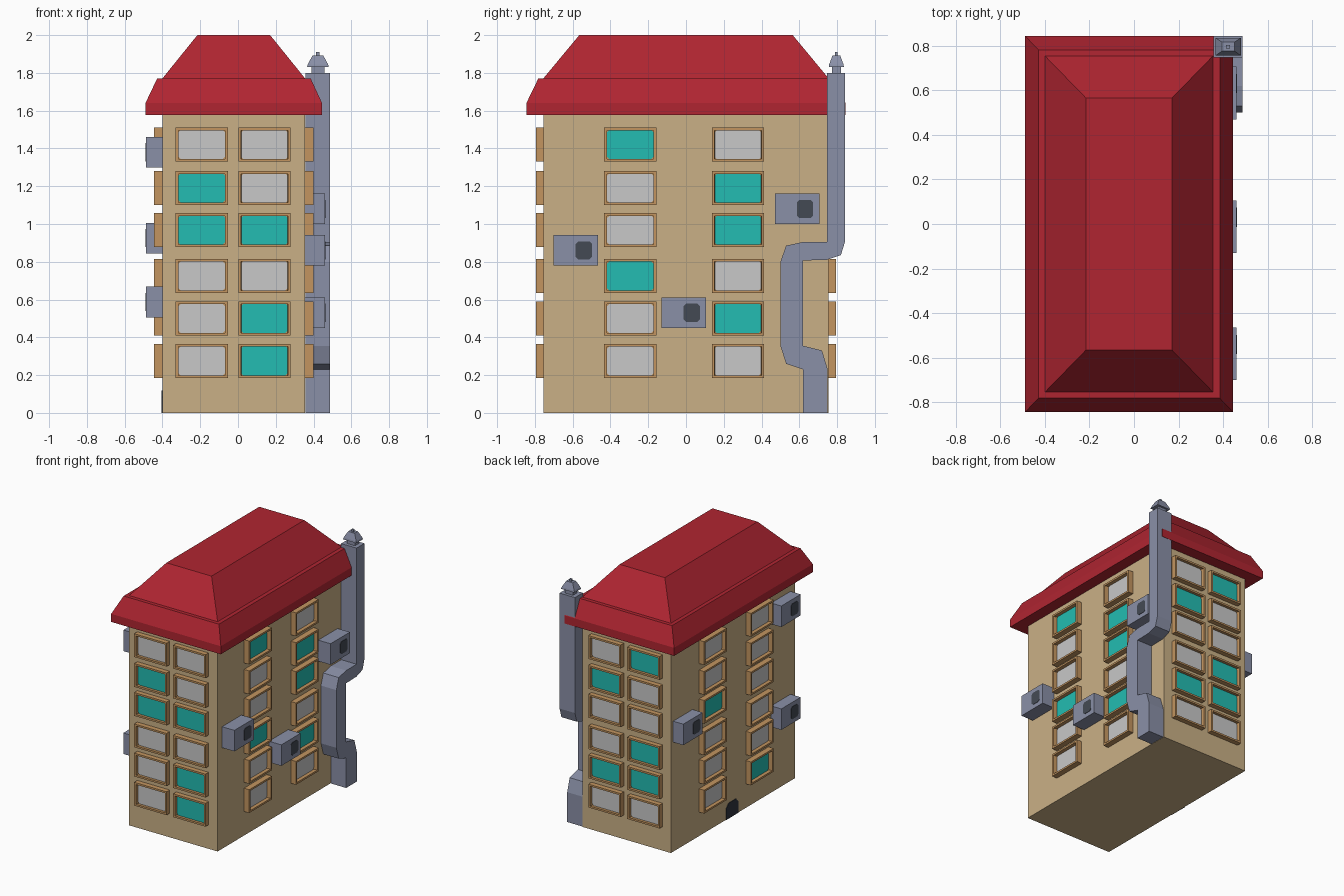
import bpy, bmesh

if "Cube" in bpy.data.objects:
    bpy.data.objects.remove(bpy.data.objects["Cube"])

def lin(c):
    c /= 255
    return c / 12.92 if c <= 0.04045 else ((c + 0.055) / 1.055) ** 2.4

def mat(name, r, g, b):
    m = bpy.data.materials.new(name)
    m.diffuse_color = (lin(r), lin(g), lin(b), 1)
    m.use_nodes = True
    m.node_tree.nodes["Principled BSDF"].inputs["Base Color"].default_value = m.diffuse_color
    return m

WALL = mat("sand wall", 202, 176, 134)
ROOF = mat("red roof", 176, 37, 49)
METAL = mat("blue grey metal", 138, 144, 167)
FRAME = mat("tan wood", 195, 149, 96)
GREY = mat("pale glass", 200, 200, 200)
TEAL = mat("teal glass", 35, 188, 178)
DARK = mat("dark vent", 68, 74, 84)
DOOR = mat("dark door", 48, 53, 62)

X0, X1, Y = -0.40, 0.355, 0.755          # wall planes

def loft(name, loops, material):
    """Skin a stack of point loops and cap both ends."""
    bm = bmesh.new()
    rings = [[bm.verts.new(p) for p in loop] for loop in loops]
    for a, b in zip(rings, rings[1:]):
        n = len(a)
        for i in range(n):
            j = (i + 1) % n
            bm.faces.new((a[i], a[j], b[j], b[i]))
    bm.faces.new(rings[0])
    bm.faces.new(rings[-1])
    bmesh.ops.recalc_face_normals(bm, faces=bm.faces)
    me = bpy.data.meshes.new(name)
    bm.to_mesh(me)
    bm.free()
    me.materials.append(material)
    ob = bpy.data.objects.new(name, me)
    bpy.context.collection.objects.link(ob)
    return ob

def rect(x0, x1, y0, y1, z):
    return [(x0, y0, z), (x1, y0, z), (x1, y1, z), (x0, y1, z)]

def on_wall(side, pts, d):
    """Put 2D (along wall, height) points at distance d outside a wall."""
    if side == "front": return [(u, -Y - d, z) for u, z in pts]
    if side == "back":  return [(u, Y + d, z) for u, z in pts]
    if side == "right": return [(X1 + d, u, z) for u, z in pts]
    return [(X0 - d, u, z) for u, z in pts]

def box2(u, z, hw, hh):
    return [(u - hw, z - hh), (u + hw, z - hh), (u + hw, z + hh), (u - hw, z + hh)]

def oct2(u, z, hw, hh, c):
    return [(u - hw + c, z - hh), (u + hw - c, z - hh), (u + hw, z - hh + c), (u + hw, z + hh - c),
            (u + hw - c, z + hh), (u - hw + c, z + hh), (u - hw, z + hh - c), (u - hw, z - hh + c)]

# Walls and roof
loft("walls", [rect(X0, X1, -Y, Y, 0), rect(X0, X1, -Y, Y, 1.60)], WALL)
loft("roof", [rect(-0.49, 0.445, -0.845, 0.845, 1.578), rect(-0.49, 0.445, -0.845, 0.845, 1.64),
              rect(-0.428, 0.385, -0.782, 0.782, 1.77), rect(-0.40, 0.355, -0.755, 0.755, 1.771),
              rect(-0.215, 0.17, -0.565, 0.565, 2.0)], ROOF)

# Windows: hollow frame with a recessed pane
def window(side, u, z, glass, depth):
    hw, hh = 0.138, 0.09
    loft(side + "_window_frame", [
        on_wall(side, box2(u, z, hw, hh), -0.005),
        on_wall(side, box2(u, z, hw, hh), depth),
        on_wall(side, box2(u, z, hw - 0.014, hh - 0.014), depth),
        on_wall(side, box2(u, z, hw - 0.016, hh - 0.011), 0.008)], FRAME)
    pane = oct2(u, z, hw - 0.016, hh - 0.012, 0.012)
    loft(side + "_window_pane", [on_wall(side, pane, 0.007), on_wall(side, pane, 0.013)], glass)

ROWS = [1.42, 1.19, 0.967, 0.725, 0.50, 0.275]
# one string per column, top floor first, t = teal
COLUMNS = [("front", -0.192, "wttwww"), ("front", 0.14, "wwtwtt"),
           ("back", -0.192, "twwttw"), ("back", 0.14, "wtwwtw"),
           ("right", -0.295, "twwtww"), ("right", 0.275, "wttwtw"),
           ("left", -0.295, "wwwwwt"), ("left", 0.275, "wwtwww")]
for side, u, code in COLUMNS:
    depth = 0.038 if side in ("front", "back") else 0.044
    for z, c in zip(ROWS, code):
        window(side, u, z, TEAL if c == "t" else GREY, depth)

# Air conditioners with fan plates
for side, u, z, d in [("right", -0.583, 0.86, 0.105), ("right", -0.012, 0.53, 0.105),
                      ("right", 0.588, 1.08, 0.105), ("left", 0.61, 0.925, 0.087),
                      ("left", -0.583, 1.38, 0.087), ("left", -0.583, 0.587, 0.087)]:
    b = box2(u, z, 0.118, 0.081)
    loft("air_conditioner", [on_wall(side, b, -0.005), on_wall(side, b, d)], METAL)
    f = oct2(u + (0.042 if side == "right" else -0.042), z, 0.043, 0.048, 0.013)
    loft("fan_plate", [on_wall(side, f, d - 0.002), on_wall(side, f, d + 0.003)], DARK)

# Door on the left wall
door = [(-0.065, 0), (0.085, 0), (0.085, 0.085), (0.055, 0.118), (-0.035, 0.118), (-0.065, 0.085)]
loft("door", [on_wall("left", door, -0.003), on_wall("left", door, 0.004)], DOOR)

# Bent flue pipe: side profile pushed across x
flue = [(0.62, 0), (0.75, 0), (0.75, 0.23), (0.72, 0.33), (0.62, 0.355), (0.62, 0.807), (0.745, 0.81),
        (0.82, 0.835), (0.843, 0.91), (0.843, 1.80), (0.747, 1.80), (0.747, 0.905), (0.62, 0.905),
        (0.53, 0.885), (0.50, 0.80), (0.50, 0.355), (0.53, 0.26), (0.62, 0.23)]
loft("flue_pipe", [[(x, y, z) for y, z in flue] for x in (0.357, 0.488)], METAL)

# Flue cap: neck, flared hood and knob
def cap_ring(hx, hy, z):
    return rect(0.423 - hx, 0.423 + hx, 0.796 - hy, 0.796 + hy, z)
loft("flue_cap", [cap_ring(*r) for r in [
    (0.034, 0.024, 1.79), (0.034, 0.024, 1.832), (0.057, 0.04, 1.832), (0.054, 0.038, 1.845),
    (0.028, 0.02, 1.893), (0.009, 0.007, 1.893), (0.009, 0.007, 1.91)]], METAL)
